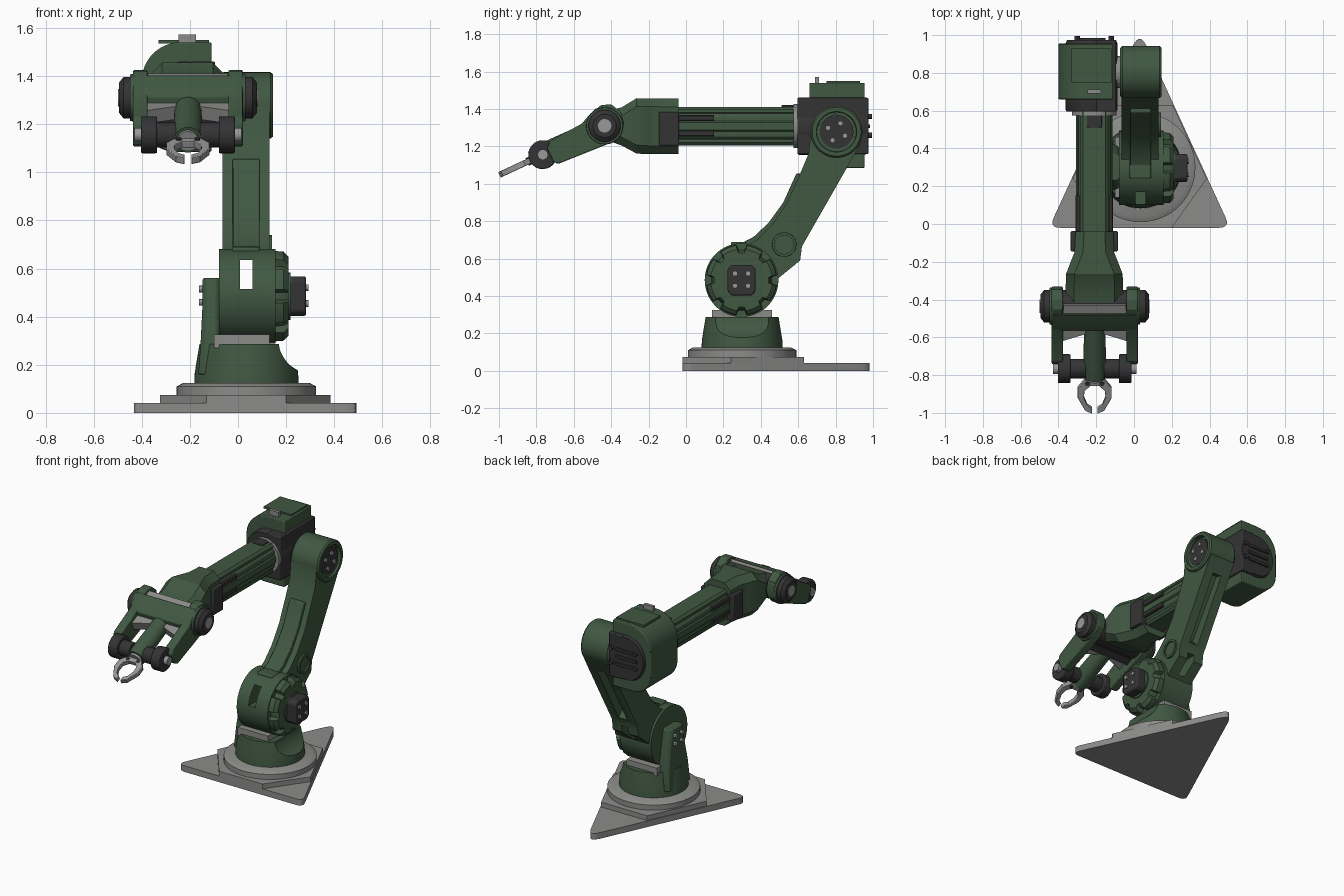
import bpy, bmesh, math
from mathutils import Vector

if "Cube" in bpy.data.objects:
    bpy.data.objects.remove(bpy.data.objects["Cube"])


def material(name, r, g, b):
    m = bpy.data.materials.new(name)
    m.diffuse_color = (r, g, b, 1)
    m.use_nodes = True
    m.node_tree.nodes["Principled BSDF"].inputs["Base Color"].default_value = m.diffuse_color
    return m


GREEN = material("olive green", 0.052, 0.098, 0.054)
GREY = material("base grey", 0.26, 0.26, 0.255)
DARK = material("dark charcoal", 0.034, 0.034, 0.036)
BOLT = material("bolt grey", 0.32, 0.32, 0.32)


def circ(a, b, r, n=48, rb=None):
    rb = rb or r
    return [(a + r * math.cos(2 * math.pi * i / n), b + rb * math.sin(2 * math.pi * i / n)) for i in range(n)]


def rrect(a, b, ha, hb, c):
    return [(a - ha + c, b - hb), (a + ha - c, b - hb), (a + ha, b - hb + c), (a + ha, b + hb - c),
            (a + ha - c, b + hb), (a - ha + c, b + hb), (a - ha, b + hb - c), (a - ha, b - hb + c)]


def rounded(pts, r, seg=5):
    out = []
    for i, p in enumerate(pts):
        p = Vector(p)
        d0, d1 = Vector(pts[i - 1]) - p, Vector(pts[(i + 1) % len(pts)]) - p
        a = p + d0.normalized() * min(r, d0.length * 0.45)
        b = p + d1.normalized() * min(r, d1.length * 0.45)
        for k in range(seg + 1):
            t = k / seg
            out.append(tuple(a * (1 - t) ** 2 + p * 2 * t * (1 - t) + b * t * t))
    return out


def loft(name, axis, sections, mat, bevel=0.0):
    """Skin equal-count 2D sections [(position, points)] along an axis."""
    place = {"x": lambda p, q: (p, *q), "y": lambda p, q: (q[0], p, q[1]), "z": lambda p, q: (*q, p)}[axis]
    bm = bmesh.new()
    rings = [[bm.verts.new(place(p, q)) for q in pts] for p, pts in sections]
    n = len(rings[0])
    for a, b in zip(rings, rings[1:]):
        for i in range(n):
            bm.faces.new((a[i], a[(i + 1) % n], b[(i + 1) % n], b[i]))
    bm.faces.new(rings[0])
    bm.faces.new(rings[-1])
    bmesh.ops.recalc_face_normals(bm, faces=bm.faces)
    me = bpy.data.meshes.new(name)
    bm.to_mesh(me)
    bm.free()
    me.materials.append(mat)
    ob = bpy.data.objects.new(name, me)
    bpy.context.collection.objects.link(ob)
    if bevel:
        m = ob.modifiers.new("bevel", "BEVEL")
        m.width, m.segments, m.limit_method, m.angle_limit = bevel, 2, "ANGLE", math.radians(40)
    return ob


def prism(name, axis, pts, a, b, mat, bevel=0.0):
    return loft(name, axis, [(a, pts), (b, pts)], mat, bevel)


def box(name, x0, x1, y0, y1, z0, z1, mat, bevel=0.0):
    return prism(name, "z", [(x0, y0), (x1, y0), (x1, y1), (x0, y1)], z0, z1, mat, bevel)


def cut(cutter, *targets):
    for t in targets:
        m = t.modifiers.new("cut", "BOOLEAN")
        m.operation, m.object, m.solver = "DIFFERENCE", cutter, "EXACT"
        bpy.context.view_layer.objects.active = t
        bpy.ops.object.modifier_apply(modifier=m.name)
    bpy.data.objects.remove(cutter)


def tilt(ob):
    """Move a part from the wrist's local frame to its drooping pose."""
    ob.rotation_euler.x = math.radians(25)
    ob.location = (-0.208, -0.435, 1.31)


# Base: triangular plate, hexagonal step, bearing ring
prism("base_plate", "z", rounded([(-0.45, -0.02), (0.51, -0.02), (0.05, 0.98), (0.01, 0.98)], 0.06), 0, 0.042, GREY)
prism("base_step", "z", [(-0.13, -0.02), (0.2, -0.02), (0.385, 0.24), (0.205, 0.63), (-0.145, 0.63), (-0.325, 0.24)],
      0.04, 0.075, GREY)
loft("bearing_ring", "z", [(0.07, circ(0.035, 0.3, 0.29, 64)), (0.11, circ(0.035, 0.3, 0.29, 64)),
                           (0.125, circ(0.035, 0.3, 0.262, 64))], GREY)

# Turret with scooped side and motor support
turret = loft("turret", "z", [(0.12, circ(0.035, 0.3, 0.217, 64)), (0.165, circ(0.035, 0.3, 0.215, 64)),
                              (0.287, circ(0.035, 0.3, 0.195, 64))], GREEN)
cut(prism("scoop", "y", circ(0.31, 0.305, 0.142), -0.1, 0.7, GREEN), turret)
loft("shoulder_support", "z", [(z, rrect((x0 - 0.07) / 2, 0.3, (-0.07 - x0) / 2, h, 0.02)) for z, x0, h in
                               ((0.16, -0.165, 0.13), (0.3, -0.155, 0.12), (0.46, -0.147, 0.09), (0.56, -0.147, 0.07))],
     GREEN, 0.006)
box("turret_seal", -0.1, 0.13, 0.14, 0.46, 0.27, 0.325, GREY)
for y in (0.265, 0.335):
    for z in (0.46, 0.515):
        prism("support_bolt", "x", circ(y, z, 0.014, 12), -0.163, -0.14, BOLT)
        prism("shoulder_bolt", "x", circ(y - 0.003, z + (z - 0.4875) * 0.2, 0.014, 12), 0.27, 0.292, BOLT)

# Shoulder drum
C = (0.297, 0.485)
drum = prism("shoulder_drum", "x", circ(*C, 0.197, 64), -0.08, 0.155, GREEN)


def scallop(r, dip, n=128):
    pts = []
    for i in range(n):
        k = r - (dip if (i + 2) % 16 < 5 else 0)
        pts.append((C[0] + k * math.cos(math.tau * i / n), C[1] + k * math.sin(math.tau * i / n)))
    return pts


loft("drum_cover", "x", [(0.15, scallop(0.19, 0.028)), (0.19, scallop(0.187, 0.03)), (0.21, scallop(0.165, 0.02))], GREEN)
prism("drum_hub", "x", circ(*C, 0.098), 0.2, 0.218, GREEN)
prism("shoulder_motor", "x", rrect(*C, 0.074, 0.082, 0.02), 0.2, 0.283, DARK, 0.008)
box("drum_clamp", -0.025, 0.09, 0.24, 0.34, 0.64, 0.69, GREEN, 0.008)

# Upper arm: side profile, front cover, rear channel
upper = prism("upper_arm", "x", [(0.33, 0.67), (0.38, 0.7), (0.46, 0.78), (0.54, 0.9), (0.6, 1.03), (0.655, 1.16),
                                 (0.668, 1.28), (0.8, 1.38), (0.93, 1.21), (0.88, 1.12), (0.62, 0.665), (0.61, 0.59),
                                 (0.5, 0.5), (0.4, 0.42), (0.3, 0.5)], -0.065, 0.13, GREEN)
cut(box("slot", 0.008, 0.06, -0.1, 0.9, 0.515, 0.635, GREEN), upper, drum)
cut(prism("channel", "x", [(0.66, 0.68), (0.92, 1.1), (0.83, 1.13), (0.59, 0.75)], 0.0, 0.065, GREEN), upper)
prism("arm_front_cover", "x", [(0.31, 0.69), (0.36, 0.715), (0.44, 0.79), (0.52, 0.9), (0.59, 1.055), (0.64, 1.055),
                               (0.58, 0.9), (0.45, 0.72), (0.35, 0.66)], -0.022, 0.09, GREEN, 0.004)
P = (0.525, 0.675)
loft("arm_round_boss", "x", [(0.12, circ(*P, 0.066)), (0.142, circ(*P, 0.064)), (0.142, circ(*P, 0.05)),
                             (0.131, circ(*P, 0.05))], GREEN)

# Elbow: recessed cap, bolts and shaft
E = (0.805, 1.278)
loft("elbow_joint", "x", [(-0.075, circ(*E, 0.125)), (-0.06, circ(*E, 0.138)), (0.135, circ(*E, 0.138)),
                          (0.145, circ(*E, 0.13)), (0.145, circ(*E, 0.108)), (0.118, circ(*E, 0.105))], GREEN)
prism("elbow_cap", "x", circ(*E, 0.09), 0.11, 0.132, DARK)
prism("elbow_shaft", "x", circ(*E, 0.085), -0.13, -0.06, GREY)
for i in range(4):
    a = math.radians(65 + 90 * i)
    prism("elbow_bolt", "x", circ(E[0] + 0.05 * math.cos(a), E[1] + 0.05 * math.sin(a), 0.014, 12), 0.12, 0.142, BOLT)

# Elbow housing with collar and rear cap
arc = lambda cx, cz, r, a0, a1: [(cx + r * math.cos(math.radians(a0 + (a1 - a0) * i / 12)),
                                  cz + r * math.sin(math.radians(a0 + (a1 - a0) * i / 12))) for i in range(13)]
prism("elbow_housing", "y", [(-0.11, 1.085), (-0.11, 1.54)] + arc(-0.24, 1.38, 0.16, 90, 180)
      + arc(-0.26, 1.225, 0.14, 180, 270), 0.66, 0.955, GREEN, 0.006)
box("housing_top_plate", -0.33, -0.12, 0.75, 0.93, 1.535, 1.55, GREEN)
box("housing_lug", -0.247, -0.175, 0.69, 0.712, 1.48, 1.572, GREY)
F = (-0.21, 1.308)
loft("housing_collar", "y", [(0.595, circ(-0.225, F[1], 0.132, 48, 0.148)), (0.605, circ(-0.225, F[1], 0.137, 48, 0.153)),
                             (0.955, circ(-0.225, F[1], 0.137, 48, 0.153)), (0.975, circ(-0.225, F[1], 0.13, 48, 0.145))], DARK)
box("housing_side_plate", -0.2, -0.095, 0.595, 0.975, 1.158, 1.46, DARK, 0.006)
prism("collar_seal", "y", circ(*F, 0.118), 0.575, 0.6, GREY)
for dz in (-0.05, 0, 0.05):
    box("rear_rib", -0.31, -0.15, 0.97, 0.985, F[1] + dz - 0.01, F[1] + dz + 0.01, DARK, 0.003)
for x in (-0.3, -0.12):
    for z in (1.26, 1.36):
        prism("rear_bolt", "y", circ(x, z, 0.014, 12), 0.96, 0.994, DARK)

# Forearm: ribbed tube with top and side rails
prism("forearm_tube", "y", rrect(*F, 0.085, 0.085, 0.03), -0.06, 0.62, GREEN, 0.006)
for s in (-1, 1):
    prism("forearm_cap", "y", rrect(F[0], F[1] + s * 0.08, 0.075, 0.023, 0.015), -0.06, 0.6, GREEN)
    prism("forearm_side_rib", "y", rrect(F[0] + s * 0.082, F[1], 0.014, 0.028, 0.008), -0.06, 0.6, GREEN)
    box("forearm_lug", F[0] + s * 0.1 - 0.008, F[0] + s * 0.1 + 0.008, 0.61, 0.64, 1.265, 1.35, GREY)
    for z in (1.27, 1.352):
        prism("clamp_finger", "y", rrect(F[0] + s * 0.086, z, 0.013, 0.017, 0.006), -0.06, 0.15, DARK)
    box("clamp_block", F[0] + s * 0.095 - 0.03, F[0] + s * 0.095 + 0.03, -0.145, -0.038, 1.205, 1.385, DARK, 0.006)
box("forearm_bracket", -0.25, -0.17, 0.51, 0.6, 1.37, 1.42, DARK, 0.004)

# Wrist housing flaring to the joint
loft("wrist_housing", "y", [(y, rrect(F[0], (z0 + z1) / 2, h, (z1 - z0) / 2, 0.045)) for y, h, z0, z1 in
                            ((-0.04, 0.1, 1.158, 1.455), (-0.15, 0.105, 1.158, 1.457), (-0.2, 0.125, 1.158, 1.457),
                             (-0.265, 0.15, 1.162, 1.457), (-0.345, 0.152, 1.205, 1.408), (-0.43, 0.152, 1.235, 1.39))], GREEN)

# Wrist fork, built in a local frame with forward = -y
fork = [(0.11, 0.03), (0.08, 0.09), (0.03, 0.108), (-0.04, 0.092), (-0.09, 0.063), (-0.3, 0.05), (-0.33, 0.02),
        (-0.33, -0.06), (-0.31, -0.08), (0, -0.097), (0.07, -0.07), (0.1, -0.03)]
J = (-0.365, 0)
for s in (-1, 1):
    tilt(prism("fork_plate", "x", fork, s * 0.168, s * 0.228, GREEN, 0.006))
    tilt(loft("wrist_ring", "x", [(s * 0.22, circ(0, 0, 0.1)), (s * 0.24, circ(0, 0, 0.097))], GREEN))
    tilt(loft("wrist_cap", "x", [(s * 0.23, circ(0, 0, 0.086)), (s * 0.268, circ(0, 0, 0.086)),
                                 (s * 0.287, circ(0, 0, 0.062))], DARK))
    tilt(prism("wrist_pin", "x", circ(0, 0, 0.036, 24), s * 0.28, s * 0.291, BOLT))
    tilt(prism("fork_gusset", "z", [(s * 0.17, -0.1), (s * 0.17, -0.19), (s * 0.05, -0.15), (s * 0.05, -0.1)],
               -0.03, 0.03, GREY))
    # Gripper pivot motors and pins
    tilt(prism("pivot_motor", "x", rounded(circ(*J, 0.083, 8), 0.03, 3), s * 0.128, s * 0.195, DARK, 0.006))
    tilt(prism("pivot_axle", "x", circ(*J, 0.052, 24), s * 0.05, s * 0.13, DARK))
    tilt(prism("pivot_pin", "x", circ(*J, 0.028, 20), s * 0.19, s * 0.222, BOLT))
    # Gripper finger
    finger = [(0.025, 0.425), (0.055, 0.43), (0.09, 0.475), (0.09, 0.53), (0.05, 0.605), (0.014, 0.622),
              (0.014, 0.592), (0.04, 0.575), (0.057, 0.53), (0.054, 0.49), (0.025, 0.462)]
    tilt(prism("gripper_finger", "z", [(s * x, -u) for x, u in finger], -0.016, 0.016, BOLT, 0.003))
    tilt(prism("finger_screw", "z", circ(s * 0.04, -0.446, 0.011, 12), -0.022, 0.022, DARK))
tilt(prism("wrist_barrel", "x", circ(0, 0, 0.085), -0.17, 0.17, DARK))
tilt(box("barrel_strip", -0.165, 0.165, -0.01, 0.045, 0.07, 0.09, GREY))
tilt(prism("fork_crossbar", "x", [(0.0, 0.105), (-0.04, 0.092), (-0.115, 0.058), (-0.125, -0.01), (0, 0.0)],
           -0.226, 0.226, GREEN, 0.005))
tilt(box("fork_inner_plate", -0.168, 0.168, -0.12, -0.07, -0.06, 0.03, DARK))

# Gripper shaft and hub
tilt(loft("gripper_shaft", "y", [(-0.1, circ(0, 0, 0.056)), (-0.33, circ(0, 0, 0.06)), (-0.415, circ(0, 0, 0.058))], GREEN))
tilt(prism("gripper_flange", "y", circ(0, 0, 0.045, 32), -0.43, -0.41, BOLT))
tilt(box("gripper_hub", -0.052, 0.052, -0.462, -0.42, -0.014, 0.014, BOLT, 0.003))

# Smooth the round surfaces, keep hard edges
bpy.ops.object.select_all(action="SELECT")
bpy.context.view_layer.objects.active = turret
bpy.ops.object.shade_smooth_by_angle(angle=math.radians(30))
